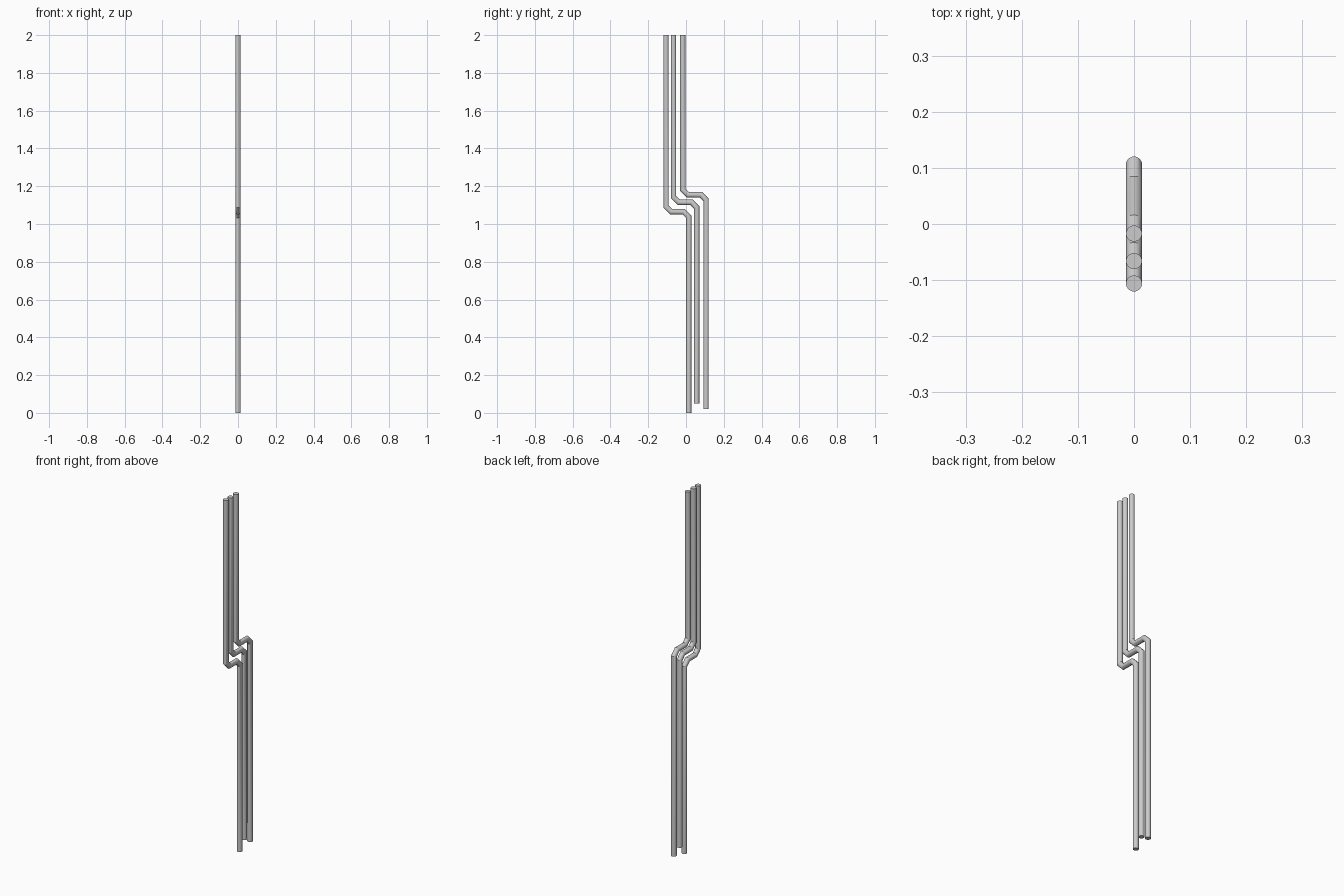
import bpy, bmesh
from math import sin, cos, pi
from mathutils import Vector

if "Cube" in bpy.data.objects:
    bpy.data.objects.remove(bpy.data.objects["Cube"])

R, SIDES, CH = 0.0143, 24, 0.027   # pipe radius, sides, corner chamfer


def pipe(name, y_top, y_bot, z_bend, z_bot):
    # offset pipe in the yz plane: down, chamfered jog, down again
    pts = [Vector(p) for p in (
        (y_top, 2.0), (y_top, z_bend + CH), (y_top + CH, z_bend),
        (y_bot - CH, z_bend), (y_bot, z_bend - CH), (y_bot, z_bot))]
    bm = bmesh.new()
    rings = []
    for i, p in enumerate(pts):
        a = (p - pts[max(i - 1, 0)]).normalized()
        b = (pts[min(i + 1, len(pts) - 1)] - p).normalized()
        d = (a + b).normalized()
        n = Vector((-d.y, d.x))
        n /= max(d.dot(b), d.dot(a))        # mitre stretch
        rings.append([bm.verts.new((R * sin(2 * pi * k / SIDES),
                                    p.x + R * cos(2 * pi * k / SIDES) * n.x,
                                    p.y + R * cos(2 * pi * k / SIDES) * n.y))
                      for k in range(SIDES)])
    for r0, r1 in zip(rings, rings[1:]):
        for k in range(SIDES):
            j = (k + 1) % SIDES
            bm.faces.new((r0[k], r0[j], r1[j], r1[k]))
    # end caps
    bm.faces.new(rings[0])
    bm.faces.new(rings[-1])
    bmesh.ops.recalc_face_normals(bm, faces=bm.faces[:])
    mesh = bpy.data.meshes.new(name)
    bm.to_mesh(mesh)
    bm.free()
    obj = bpy.data.objects.new(name, mesh)
    bpy.context.collection.objects.link(obj)
    bpy.ops.object.select_all(action='DESELECT')
    obj.select_set(True)
    bpy.context.view_layer.objects.active = obj
    bpy.ops.object.shade_smooth_by_angle(angle=pi / 6)


pipe("front_pipe", -0.106, 0.014, 1.065, 0.0)
pipe("middle_pipe", -0.066, 0.056, 1.115, 0.05)
pipe("back_pipe", -0.017, 0.106, 1.155, 0.02)
